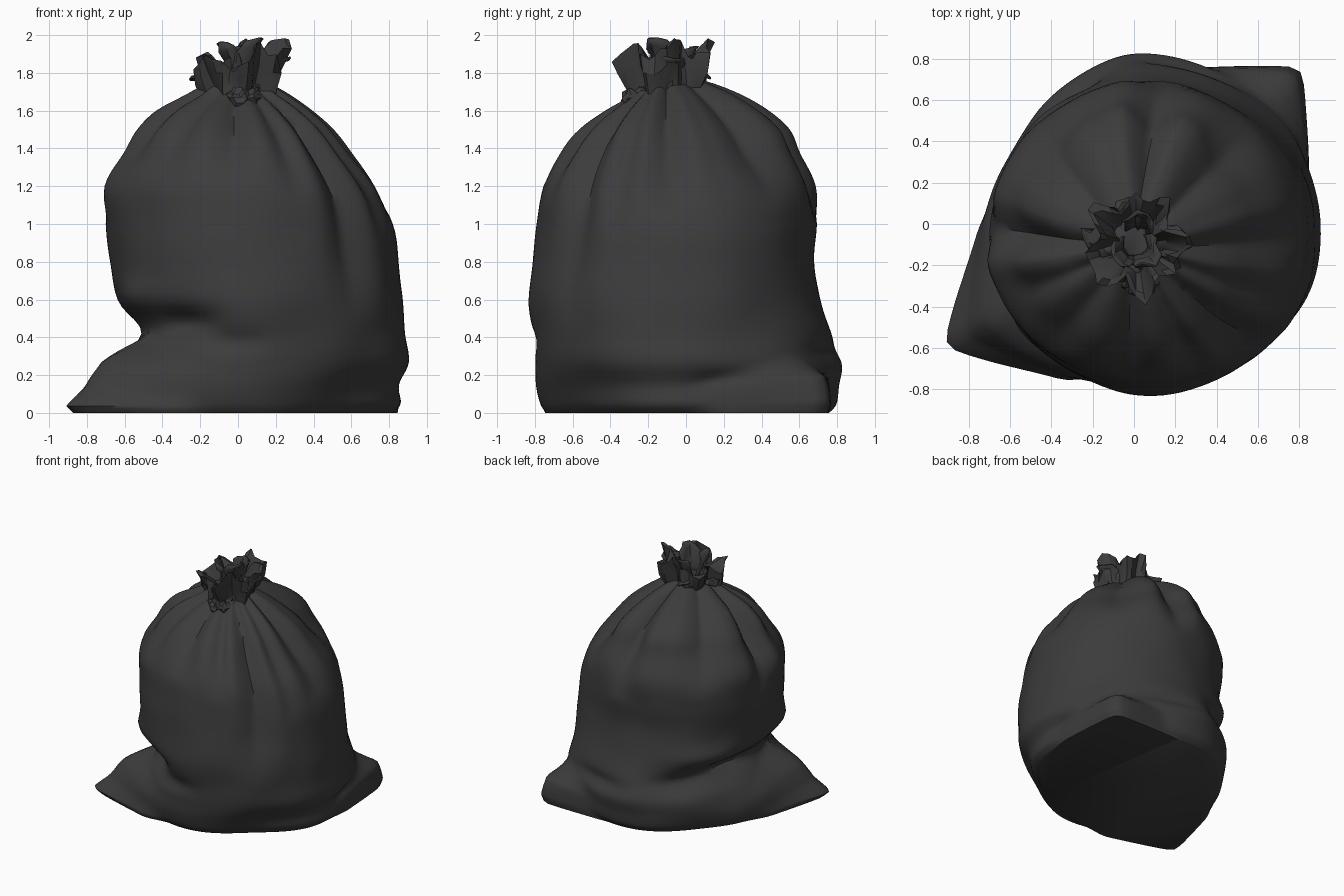
import bpy, bmesh, math, random
from math import sin, cos, pi, radians, exp, sqrt
from mathutils import Vector, noise

random.seed(4)
if "Cube" in bpy.data.objects:
    bpy.data.objects.remove(bpy.data.objects["Cube"], do_unlink=True)

# One dark plastic colour for everything
plastic = bpy.data.materials.new("dark_plastic")
plastic.use_nodes = True
grey = (0.045, 0.045, 0.046, 1)
plastic.diffuse_color = grey
shader = plastic.node_tree.nodes["Principled BSDF"]
shader.inputs["Base Color"].default_value = grey
shader.inputs["Roughness"].default_value = 0.6


def finish(name, bm, sharp):
    bmesh.ops.recalc_face_normals(bm, faces=bm.faces)
    mesh = bpy.data.meshes.new(name)
    bm.to_mesh(mesh)
    bm.free()
    mesh.materials.append(plastic)
    obj = bpy.data.objects.new(name, mesh)
    bpy.context.collection.objects.link(obj)
    bpy.ops.object.select_all(action='DESELECT')
    obj.select_set(True)
    bpy.context.view_layer.objects.active = obj
    bpy.ops.object.shade_smooth_by_angle(angle=radians(sharp))
    return obj


def loft(name, rings, sharp):
    """Skin a list of closed rings and cap both ends."""
    bm = bmesh.new()
    loops = [[bm.verts.new(p) for p in ring] for ring in rings]
    for low, high in zip(loops, loops[1:]):
        n = len(low)
        for i in range(n):
            j = (i + 1) % n
            bm.faces.new((low[i], low[j], high[j], high[i]))
    bm.faces.new(loops[0][::-1])
    bm.faces.new(loops[-1])
    finish(name, bm, sharp)


def turn(a, b):
    """Signed angle from b to a."""
    return (a - b + pi) % (2 * pi) - pi


def ramp(points, z):
    for (a, u), (b, v) in zip(points, points[1:]):
        if z <= b:
            return u + (v - u) * max(0, (z - a) / (b - a))
    return points[-1][1]


# Body outline by height: z, right, left, front, back
outline = [
    (0, -.69, .83, -.75, .76), (.05, -.72, .87, -.78, .8),
    (.15, -.71, .86, -.8, .81), (.27, -.64, .91, -.8, .82),
    (.42, -.53, .89, -.81, .77), (.6, -.64, .88, -.83, .71),
    (.8, -.67, .85, -.81, .68), (1, -.7, .82, -.79, .69),
    (1.2, -.71, .73, -.76, .68), (1.38, -.6, .59, -.66, .59),
    (1.5, -.53, .49, -.56, .53), (1.6, -.43, .38, -.42, .42),
    (1.68, -.28, .27, -.28, .29), (1.74, -.17, .17, -.22, .15),
    (1.78, -.09, .1, -.2, .02)]

# Bottom corners: angle, reach, half spread, strength by height
corners = [
    (209, 1.15, 47, [(0, .88), (.04, 1), (.14, .67), (.28, .44), (.42, 0)]),
    (47, 1.13, 45, [(0, .92), (.06, 1), (.14, .94), (.2, .85), (.25, .4), (.3, 0)])]

# Gathered folds: angle, width, depth, lowest height
folds = [
    (-46, 13, .2, .45), (-26, 9, .14, .9), (-68, 9, .14, 1.1),
    (-97, 14, .24, 1.2), (-130, 12, .15, 1.2), (-156, 9, .12, 1.3),
    (177, 12, .28, 1), (135, 20, .2, 1.1), (84, 13, .28, 1),
    (45, 18, .22, 1.1), (-2, 13, .26, 1.05)]

# Pushed-in dents and bulges: angle, height, spread, tall, depth
dents = [
    (-45, 0, 30, .2, .1), (135, 0, 25, .16, .06),
    (240, .48, 16, .07, .09), (262, .38, 14, .06, .04), (215, .62, 14, .08, -.03),
    (160, .44, 22, .06, .08), (125, .38, 14, .06, .06), (140, .58, 18, .08, -.04),
    (75, .33, 18, .05, .04), (16, .16, 9, .05, .04)]


def body_point(a, row):
    z, x0, x1, y0, y1 = row
    t = min(1, max(0, (z - 1.1) / .6))
    cx, cy = .06 * (1 - t) + .01 * t, -.05 - .05 * t
    x = cos(a) * (x1 - cx if cos(a) > 0 else cx - x0)
    y = sin(a) * (y1 - cy if sin(a) > 0 else cy - y0)
    r = sqrt(x * x + y * y)
    a = math.atan2(y, x)
    for ang, width, depth, zlow in folds:
        if z > zlow:
            grow = min(1, (z - zlow) / (1.66 - zlow))
            d = turn(a, radians(ang)) / radians(width)
            groove = max(0, 1 - abs(d)) ** 1.3
            ridge = exp(-((d - 1.2) * 2) ** 2)
            r *= 1 - depth * grow * (groove - .2 * ridge)
    for ang, height, spread, tall, depth in dents:
        d = turn(a, radians(ang)) / radians(spread)
        r -= depth * exp(-d * d - ((z - height) / tall) ** 2)
    for ang, reach, half, strength in corners:
        d = sqrt(turn(a, radians(ang)) ** 2 + .0015)
        half = radians(half)
        if d < half:
            hull = reach * cos(half) / cos(half - d)
            edge = min(1, (half - d) / .3)
            edge *= edge * (3 - 2 * edge)
            # the corner gets lower away from its tip
            level = z / (1 - .45 * d / half)
            r += edge * ramp(strength, level) * max(0, hull - r)
    p = Vector((cx + r * cos(a), cy + r * sin(a), z))
    wob = noise.noise(p * 3) * .015 * min(1, z * 5)
    return p + Vector((cos(a), sin(a), 0)) * wob


def spline(rows, steps):
    """Smooth rows in between the given ones."""
    for i in range(len(rows) - 1):
        quad = [rows[max(0, min(len(rows) - 1, i + k))] for k in (-1, 0, 1, 2)]
        for s in range(steps):
            t = s / steps
            yield [b + .5 * t * (c - a + t * (2 * a - 5 * b + 4 * c - d
                   + t * (3 * (b - c) + d - a))) for a, b, c, d in zip(*quad)]
    yield rows[-1]


SEGMENTS = 120
loft("bag_body", [[body_point(2 * pi * i / SEGMENTS, row)
                   for i in range(SEGMENTS)]
                  for row in spline(outline, 5)], 55)

# Gathered mouth: a crumpled flaring collar that folds back inside
COUNT = 40
profile = [(1.54, .14, .1), (1.64, .17, .15), (1.72, .18, .2), (1.8, .21, .22),
           (1.89, .23, .22), (1.88, .19, .25), (1.8, .13, .3), (1.7, .08, .3)]
collar = []
for z, r, zig in profile:
    ring = []
    high = max(0, (z - 1.6) / .28)
    for i in range(COUNT):
        a = 2 * pi * i / COUNT
        fold = .6 * sin(8 * a + 7 * z) + .6 * sin(5 * a - 9 * z)
        rad = r * (1 + zig * fold + random.uniform(-.07, .07))
        tall = z + high * (.045 * sin(5 * a + .6) + .04 * cos(a - .5)
                           + random.uniform(-.025, .025))
        ring.append((.01 + rad * cos(a), -.1 + rad * sin(a), tall))
    collar.append(ring)
loft("gathered_mouth", collar, 30)


def flap(name, angle, start, end, width):
    """A curled strip of loose plastic leaning out of the mouth."""
    bm = bmesh.new()
    out = Vector((cos(radians(angle)), sin(radians(angle)), 0))
    side = Vector((-out.y, out.x, 0))
    rows = []
    for k in range(5):
        t = k / 4
        r = start[0] + (end[0] - start[0]) * t
        z = start[1] + (end[1] - start[1]) * t + .04 * sin(pi * t)
        w = width * (.45 + .55 * sin(pi * (.15 + .65 * t)))
        row = []
        for u in (-1, -.4, .3, 1):
            p = out * (r - .05 * u * u) + side * (u * w)
            p += Vector([random.uniform(-.015, .015) for c in range(3)])
            row.append(bm.verts.new((p.x, p.y - .1, p.z + z)))
        rows.append(row)
    for low, high in zip(rows, rows[1:]):
        for i in range(3):
            bm.faces.new((low[i], low[i + 1], high[i + 1], high[i]))
    solid = finish(name, bm, 30).modifiers.new("thickness", 'SOLIDIFY')
    solid.thickness = .012


# Loose flaps: angle, start radius and height, end radius and height, width
flap("flap_left", 5, (.1, 1.72), (.27, 1.88), .08)
flap("flap_right", 170, (.1, 1.7), (.26, 1.77), .07)
flap("flap_tall", 330, (.05, 1.72), (.13, 1.98), .08)
flap("flap_tall_right", 225, (.05, 1.72), (.12, 1.96), .07)
flap("flap_front", 280, (.12, 1.76), (.24, 1.6), .07)
flap("flap_back", 75, (.08, 1.72), (.17, 1.94), .07)
flap("flap_back_low", 105, (.1, 1.7), (.23, 1.79), .08)

# Twisted knot hanging at the front of the neck
bm = bmesh.new()
bmesh.ops.create_icosphere(bm, subdivisions=3, radius=1)
for v in bm.verts:
    crumple = 1 + .5 * noise.noise(v.co * 2.5)
    v.co = Vector((.03 + v.co.x * .11 * crumple, -.25 + v.co.y * .09 * crumple,
                   1.64 + v.co.z * .1 * crumple))
finish("front_knot", bm, 25)
